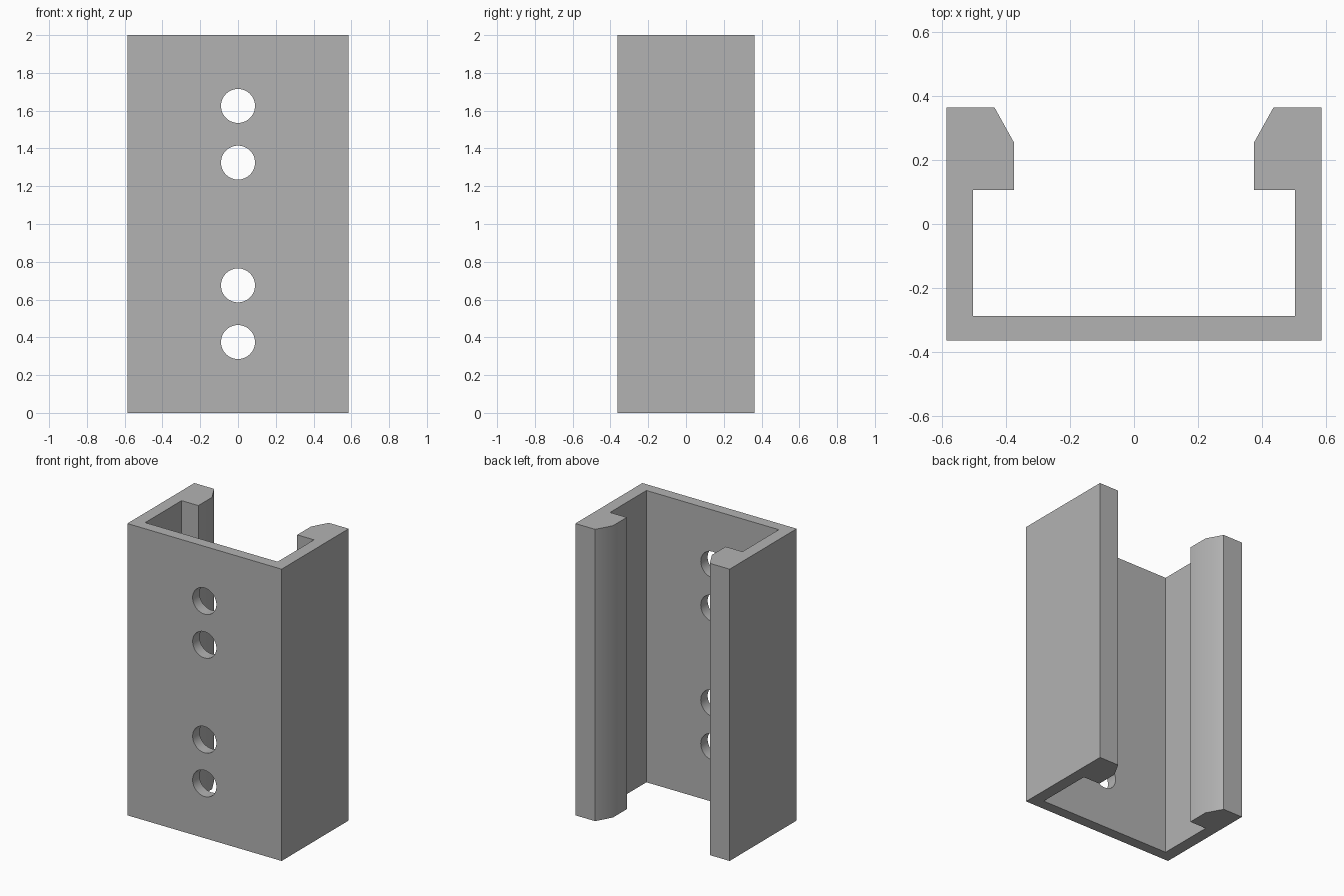
import bpy, bmesh, math

cube = bpy.data.objects.get("Cube")
if cube:
    bpy.data.objects.remove(cube, do_unlink=True)

HEIGHT = 2.0
FRONT, BACK = -0.363, 0.363

grey = bpy.data.materials.new("plain grey")
grey.use_nodes = True
colour = (0.45, 0.45, 0.45, 1)
grey.diffuse_color = colour
bsdf = next(n for n in grey.node_tree.nodes if n.type == 'BSDF_PRINCIPLED')
bsdf.inputs["Base Color"].default_value = colour


def link(name, bm):
    mesh = bpy.data.meshes.new(name)
    bm.to_mesh(mesh)
    bm.free()
    mesh.materials.append(grey)
    obj = bpy.data.objects.new(name, mesh)
    bpy.context.collection.objects.link(obj)
    return obj


# Channel: half section from the web to the lip, mirrored and extruded upwards
half = [(0.585, FRONT), (0.585, BACK), (0.435, BACK), (0.375, 0.255),
        (0.375, 0.106), (0.502, 0.106), (0.502, -0.288)]
section = half + [(-x, y) for x, y in reversed(half)]
bm = bmesh.new()
base = bm.faces.new([bm.verts.new((x, y, 0)) for x, y in section])
walls = bmesh.ops.extrude_face_region(bm, geom=[base])
top = [v for v in walls["geom"] if isinstance(v, bmesh.types.BMVert)]
bmesh.ops.translate(bm, verts=top, vec=(0, 0, HEIGHT))
bmesh.ops.recalc_face_normals(bm, faces=bm.faces)
channel = link("channel", bm)

# Bolt holes: two pairs through the web, symmetric about mid height
bm = bmesh.new()
for offset in (0.325, 0.625):
    for side in (-1, 1):
        hole = bmesh.ops.create_cone(bm, cap_ends=True, segments=48, radius1=0.09,
                                     radius2=0.09, depth=0.3)["verts"]
        for v in hole:
            x, y, z = v.co
            v.co = (x, FRONT + z, HEIGHT / 2 + side * offset - y)
bmesh.ops.recalc_face_normals(bm, faces=bm.faces)
cutter = link("hole_cutter", bm)
cutter.hide_render = True

cut = channel.modifiers.new("bolt holes", 'BOOLEAN')
cut.operation = 'DIFFERENCE'
cut.solver = 'EXACT'
cut.object = cutter

# Bake the cut, then smooth the hole walls and the shallow lip bevels
bpy.context.view_layer.update()
evaluated = channel.evaluated_get(bpy.context.evaluated_depsgraph_get())
baked = bpy.data.meshes.new_from_object(evaluated)
channel.modifiers.clear()
channel.data = baked
baked.materials.clear()
baked.materials.append(grey)
for poly in baked.polygons:
    poly.material_index = 0
bpy.data.objects.remove(cutter, do_unlink=True)

bpy.ops.object.select_all(action='DESELECT')
channel.select_set(True)
bpy.context.view_layer.objects.active = channel
bpy.ops.object.shade_smooth_by_angle(angle=math.radians(35))
